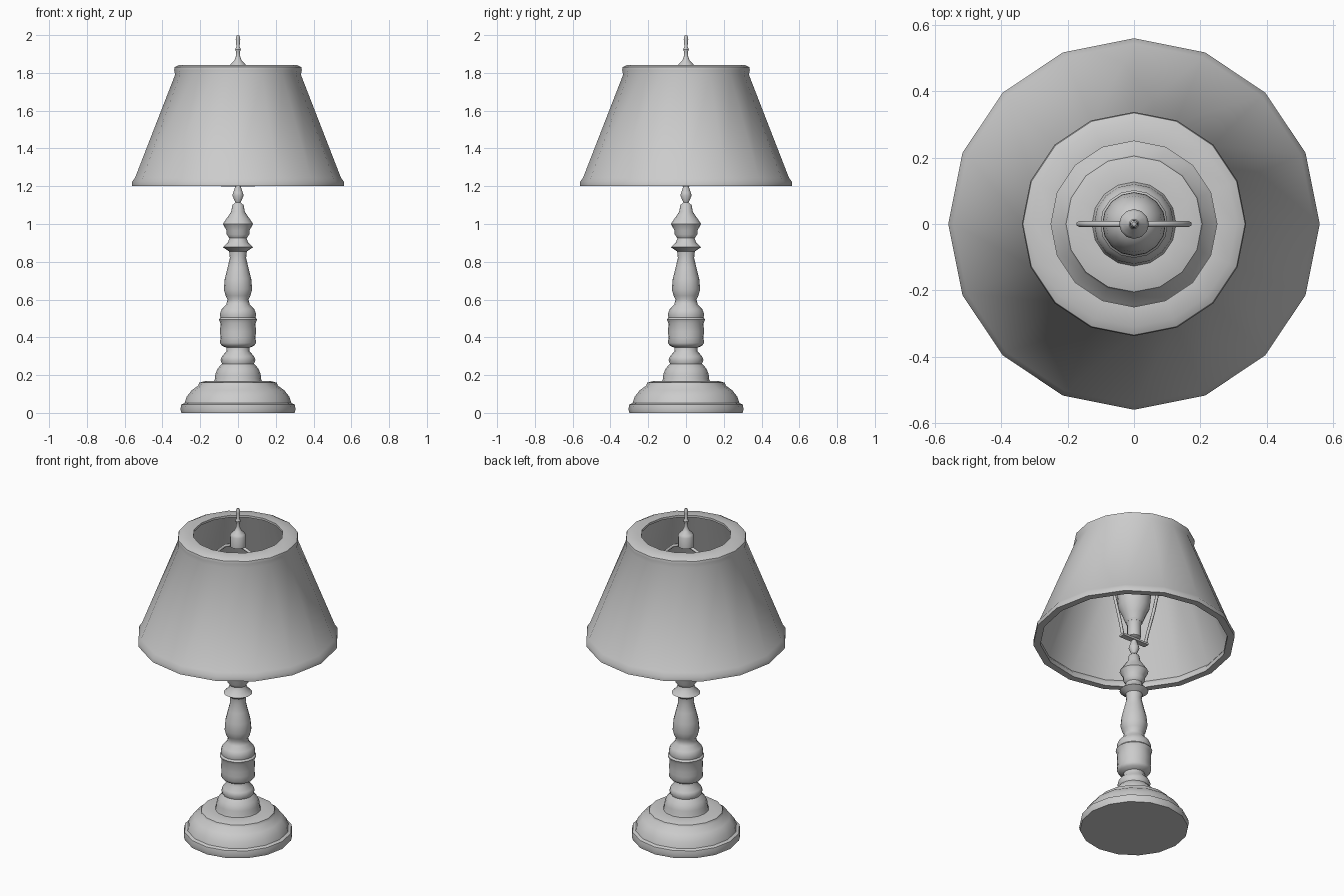
import bpy, bmesh, math

if "Cube" in bpy.data.objects:
    bpy.data.objects.remove(bpy.data.objects["Cube"])

SIDES = 16


def lathe(name, profile, sides=SIDES, closed=False, angle=40):
    """Revolve (radius, z) points around z; radius 0 makes a pole, open ends are capped."""
    bm = bmesh.new()
    rings = []
    for r, z in profile:
        rings.append([bm.verts.new((r * math.cos(2 * math.pi * i / sides),
                                    r * math.sin(2 * math.pi * i / sides), z))
                      for i in range(sides)])
    count = len(rings) if closed else len(rings) - 1
    for k in range(count):
        a, b = rings[k], rings[(k + 1) % len(rings)]
        for i in range(sides):
            j = (i + 1) % sides
            bm.faces.new((a[i], a[j], b[j], b[i]))
    if not closed:
        bm.faces.new(rings[0][::-1])
        bm.faces.new(rings[-1])
    bmesh.ops.recalc_face_normals(bm, faces=bm.faces)
    mesh = bpy.data.meshes.new(name)
    bm.to_mesh(mesh)
    bm.free()
    ob = bpy.data.objects.new(name, mesh)
    bpy.context.collection.objects.link(ob)
    bpy.ops.object.select_all(action='DESELECT')
    ob.select_set(True)
    bpy.context.view_layer.objects.active = ob
    bpy.ops.object.shade_smooth_by_angle(angle=math.radians(angle))
    return ob


# Stepped round foot
lathe("foot", [(.30, 0), (.305, .02), (.30, .045), (.283, .052), (.272, .085),
               (.245, .12), (.21, .145), (.205, .16), (.175, .168), (.13, .168)])

# Turned column
lathe("column", [(.13, .16), (.122, .18), (.12, .205), (.108, .235), (.085, .26),
                 (.092, .28), (.085, .30), (.062, .325), (.06, .345), (.085, .355),
                 (.095, .37), (.093, .40), (.095, .43), (.093, .475), (.102, .495),
                 (.093, .505), (.096, .525), (.086, .55), (.062, .575), (.056, .60),
                 (.066, .62), (.075, .655), (.07, .71), (.055, .77), (.043, .82),
                 (.047, .855), (.08, .877), (.052, .905), (.046, .925), (.06, .945),
                 (.06, .965), (.08, 1.0), (.06, 1.03), (.036, 1.065), (.03, 1.10),
                 (.014, 1.115), (.03, 1.15), (.026, 1.165), (.014, 1.20), (.014, 1.22)])

# Socket and bulb
lathe("socket", [(.02, 1.21), (.038, 1.22), (.038, 1.30), (.05, 1.32)])
lathe("bulb", [(.045, 1.31), (.065, 1.36), (.088, 1.41), (.095, 1.48), (.095, 1.54),
               (.085, 1.60), (.06, 1.645), (.03, 1.665), (.005, 1.67)])

# Finial with cap
lathe("finial", [(.03, 1.765), (.045, 1.772), (.045, 1.835), (.038, 1.848), (.02, 1.865),
                 (.012, 1.885), (.010, 1.91), (.015, 1.925), (.008, 1.94),
                 (.012, 1.975), (.011, 1.99), (.006, 2.0)], sides=12)

# Hollow shade with rolled rims
lathe("shade", [(.56, 1.20), (.56, 1.225), (.545, 1.245), (.333, 1.79), (.338, 1.815),
                (.335, 1.83), (.31, 1.843), (.25, 1.843), (.25, 1.83), (.32, 1.82),
                (.535, 1.245), (.52, 1.225), (.52, 1.20)], closed=True)

# Harp mounting bar
bpy.ops.mesh.primitive_cube_add(size=1, location=(0, 0, 1.205))
bar = bpy.context.object
bar.name = "harp_bar"
bar.scale = (.18, .035, .012)

# Wire harp carrying the shade
half = [(.08, 1.205), (.10, 1.29), (.14, 1.43), (.165, 1.54), (.165, 1.62),
        (.14, 1.70), (.085, 1.75), (.03, 1.77)]
path = half + [(-x, z) for x, z in reversed(half)]
curve = bpy.data.curves.new("harp", 'CURVE')
curve.dimensions = '3D'
curve.bevel_depth = .009
curve.bevel_resolution = 1
curve.use_fill_caps = True
spline = curve.splines.new('POLY')
spline.points.add(len(path) - 1)
for p, (x, z) in zip(spline.points, path):
    p.co = (x, 0, z, 1)
harp = bpy.data.objects.new("harp", curve)
bpy.context.collection.objects.link(harp)
